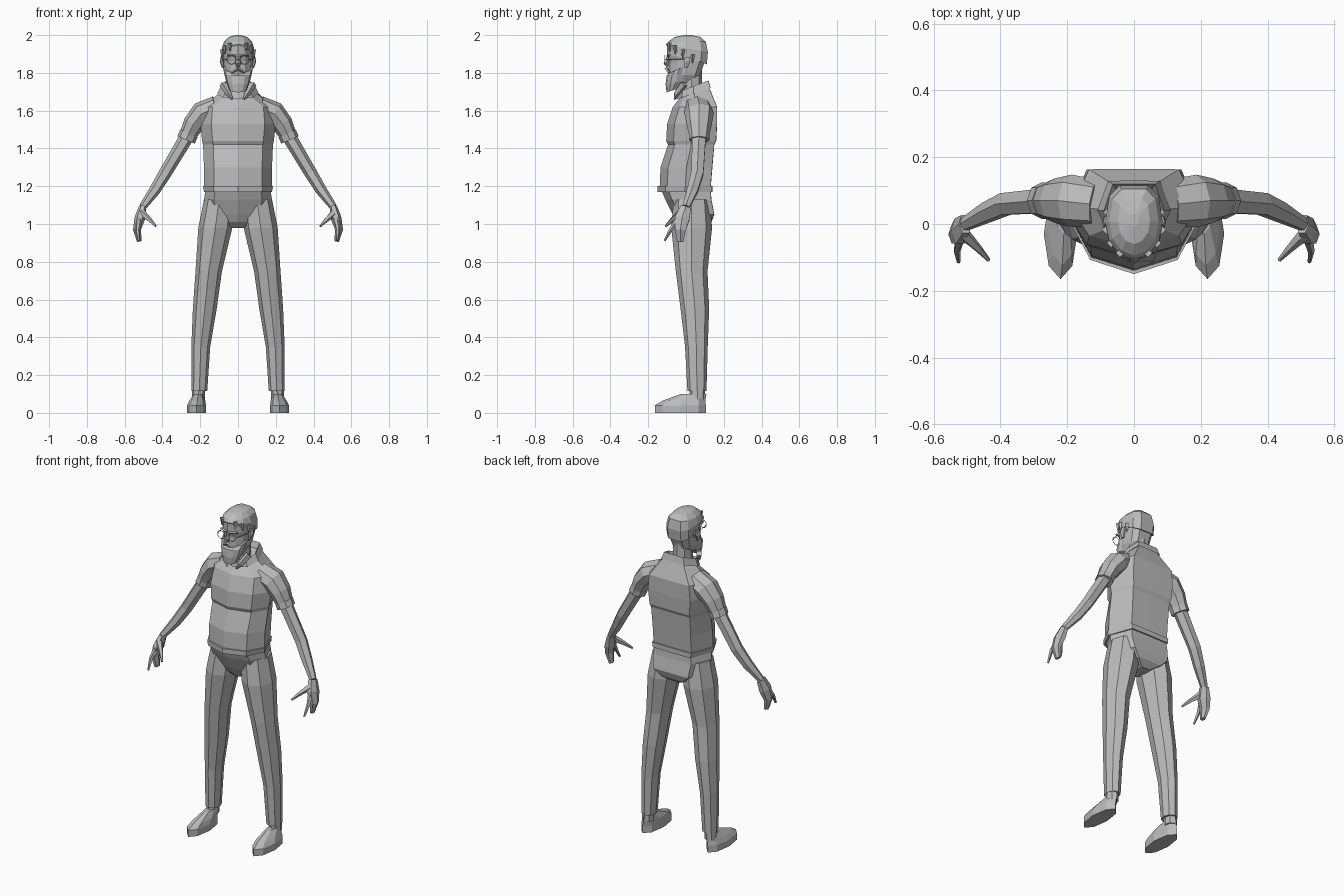
import bpy
import bmesh
import math
from mathutils import Vector

default_cube = bpy.data.objects.get("Cube")
if default_cube:
    bpy.data.objects.remove(default_cube, do_unlink=True)

# One plain grey for the whole figure
grey = bpy.data.materials.new("plain_grey")
grey.use_nodes = True
grey.diffuse_color = (.5, .5, .5, 1)
shader = grey.node_tree.nodes["Principled BSDF"]
shader.inputs["Base Color"].default_value = grey.diffuse_color


def loft(name, rings, cap=True):
    """Skin a list of equally long rings of points with flat faces."""
    bm = bmesh.new()
    loops = [[bm.verts.new(point) for point in ring] for ring in rings]
    for low, high in zip(loops, loops[1:]):
        for i in range(len(low)):
            bm.faces.new((low[i - 1], low[i], high[i], high[i - 1]))
    if cap:
        bm.faces.new(loops[0])
        bm.faces.new(loops[-1])
    bmesh.ops.recalc_face_normals(bm, faces=bm.faces)
    mesh = bpy.data.meshes.new(name)
    bm.to_mesh(mesh)
    bm.free()
    mesh.materials.append(grey)
    obj = bpy.data.objects.new(name, mesh)
    bpy.context.collection.objects.link(obj)


def circle(sides):
    """Unit polygon with one corner on the x axis."""
    angles = [math.tau * k / sides for k in range(sides)]
    return [(math.cos(angle), math.sin(angle)) for angle in angles]


def stack(name, levels, sides=8, cap=True):
    """Loft levels of (height, half width, front y, back y, optional tilt).

    The front comes to a ridge and the back is flattened.
    """
    rings = []
    for height, width, front, back, *tilt in levels:
        middle, depth = (front + back) / 2, (back - front) / 2
        ring = []
        for x, y in circle(sides):
            y = min(1, y * 1.4) if y > 0 else y
            ring.append((x * width, middle + y * depth, height + y * sum(tilt)))
        rings.append(ring)
    loft(name, rings, cap)


def limb(name, path, sides=8, deep=1, level=False):
    """Loft a path of (x, y, z, radius); deep stretches the section in depth."""
    centres = [Vector(step[:3]) for step in path]
    last = len(path) - 1
    rings = []
    for i, centre in enumerate(centres):
        along = centres[min(i + 1, last)] - centres[max(i - 1, 0)]
        along = Vector((0, 0, -1)) if level else along.normalized()
        guide = Vector((1, 0, 0)) if abs(along.y) > abs(along.x) + abs(along.z) else Vector((0, 1, 0))
        across = along.cross(guide).normalized()
        depth = across.cross(along) * deep
        radius = path[i][-1]
        rings.append([centre + (across * u + depth * v) * radius for u, v in circle(sides)])
    loft(name, rings)


def pair(name, path, **options):
    """Build a limb on both sides of the body."""
    for side, sign in (("left", 1), ("right", -1)):
        limb(f"{side}_{name}", [(sign * x, *rest) for x, *rest in path], **options)


# Shirt with a belly, a chest overhang and sloping shoulders
stack("shirt", [
    (1.18, .18, -.14, .13),
    (1.3, .18, -.135, .14),
    (1.42, .185, -.095, .15),
    (1.44, .19, -.105, .16),
    (1.53, .2, -.1, .165),
    (1.62, .19, -.07, .165),
    (1.7, .09, -.03, .12, .03),
])
stack("shirt_hem", [(1.17, .18, -.15, .14), (1.2, .185, -.15, .14)])

# Folded collar with two points at the throat
stack("collar", [
    (1.69, .11, -.05, .13, .03),
    (1.73, .09, -.04, .12, .03),
    (1.68, .07, -.03, .1, .03),
], cap=False)
pair("collar_point", [(.08, -.01, 1.74, .02), (.05, -.05, 1.69, .015), (.03, -.06, 1.66, .005)], sides=4)

# Sleeves and turned cuffs
pair("sleeve", [
    (.11, .06, 1.62, .06),
    (.19, .07, 1.585, .065),
    (.235, .07, 1.53, .056),
    (.265, .07, 1.47, .045),
], deep=1.2)
pair("cuff", [(.26, .07, 1.48, .05), (.275, .07, 1.445, .05)], deep=1.1)

# Bare arms with a mitten hand, a pointing finger and a thumb
wrist = (.505, 0, 1.09, .02)
pair("arm", [(.26, .07, 1.48, .038), (.385, .06, 1.27, .034), (.44, .035, 1.18, .03), wrist], sides=6, deep=1.1)
pair("hand", [wrist, (.52, -.02, 1.03, .028), (.535, -.03, .97, .021), (.522, -.03, .907, .012)], sides=6, deep=1.6)
pair("index_finger", [(.52, -.04, 1.03, .015), (.53, -.08, .97, .011), (.525, -.113, .912, .006)], sides=5)
pair("thumb", [(.51, -.03, 1.06, .02), (.465, -.075, 1.02, .012), (.435, -.108, .988, .006)], sides=5)

# Trousers
stack("trouser_seat", [
    (1.19, .17, -.135, .13),
    (1.13, .18, -.11, .135),
    (1.05, .165, -.07, .15),
    (1.01, .11, -.05, .135),
    (.98, .04, -.02, .1),
])
pair("trouser_leg", [
    (.1, .03, 1.13, .08),
    (.12, .03, .98, .09),
    (.155, .03, .75, .07),
    (.176, .047, .55, .063),
    (.197, .055, .35, .05),
    (.205, .058, .115, .042),
], deep=1.2, level=True)

# Ankles and shoes, wide at the sole and narrowing up to the heel
pair("ankle", [(.21, .06, .14, .034), (.21, .06, .07, .034)], deep=1.2, level=True)
pair("shoe", [
    (.22, -.03, 0, .05),
    (.22, -.03, .04, .05),
    (.215, -.01, .065, .042),
    (.21, .04, .1, .025),
], deep=2.7, level=True)

# Neck, head, hair cap and beard
limb("neck", [(0, .03, 1.66, .057), (0, .03, 1.82, .055)], level=True)
stack("face", [
    (1.75, .05, -.085, .04),
    (1.79, .07, -.093, .075),
    (1.86, .078, -.09, .1),
    (1.89, .08, -.1, .105),
    (1.95, .075, -.1, .1),
], sides=12)
stack("hair", [
    (1.89, .085, -.095, .11, -.045),
    (1.93, .086, -.106, .116, -.02),
    (1.965, .074, -.094, .105),
    (1.99, .048, -.06, .077),
    (2, .014, -.01, .03),
], sides=12)
stack("beard", [
    (1.707, .045, -.103, -.04, .01),
    (1.75, .062, -.108, 0, .01),
    (1.795, .073, -.103, .015, .01),
    (1.825, .079, -.085, .02, .025),
], sides=12)

# Pointed hair locks spaced around the forehead and temples
for turn in (-60, -35, -10, 20):
    angle = math.radians(turn)
    x, y = math.cos(angle) * .084, math.sin(angle) * .1
    tip = 1.87 - y / 2
    pair("hair_lock", [(x, y, tip + .045, .013), (x, y, tip, .003)], sides=4)

# Nose, moustache, brows and ears
limb("nose", [(0, -.092, 1.89, .008), (0, -.104, 1.85, .015), (0, -.096, 1.835, .01)], sides=4, level=True)
pair("moustache", [(0, -.104, 1.825, .01), (.035, -.09, 1.8, .006)], sides=4)
pair("brow", [(.01, -.098, 1.89, .007), (.055, -.086, 1.895, .006)], sides=4)
pair("ear", [(.08, 0, 1.825, .005), (.086, .005, 1.86, .01), (.084, .01, 1.885, .007)], sides=6, deep=2, level=True)

# Wire spectacles
for side, sign in (("left", 1), ("right", -1)):
    bpy.ops.mesh.primitive_torus_add(
        major_segments=12,
        minor_segments=4,
        major_radius=.024,
        minor_radius=.002,
        location=(sign * .035, -.112, 1.87),
        rotation=(math.pi / 2, 0, 0),
    )
    rim = bpy.context.object
    rim.name = f"{side}_spectacle_rim"
    rim.data.materials.append(grey)
pair("spectacle_arm", [(.058, -.112, 1.87, .002), (.09, .01, 1.875, .002)], sides=4)
limb("spectacle_bridge", [(-.012, -.112, 1.87, .002), (.012, -.112, 1.87, .002)], sides=4)
